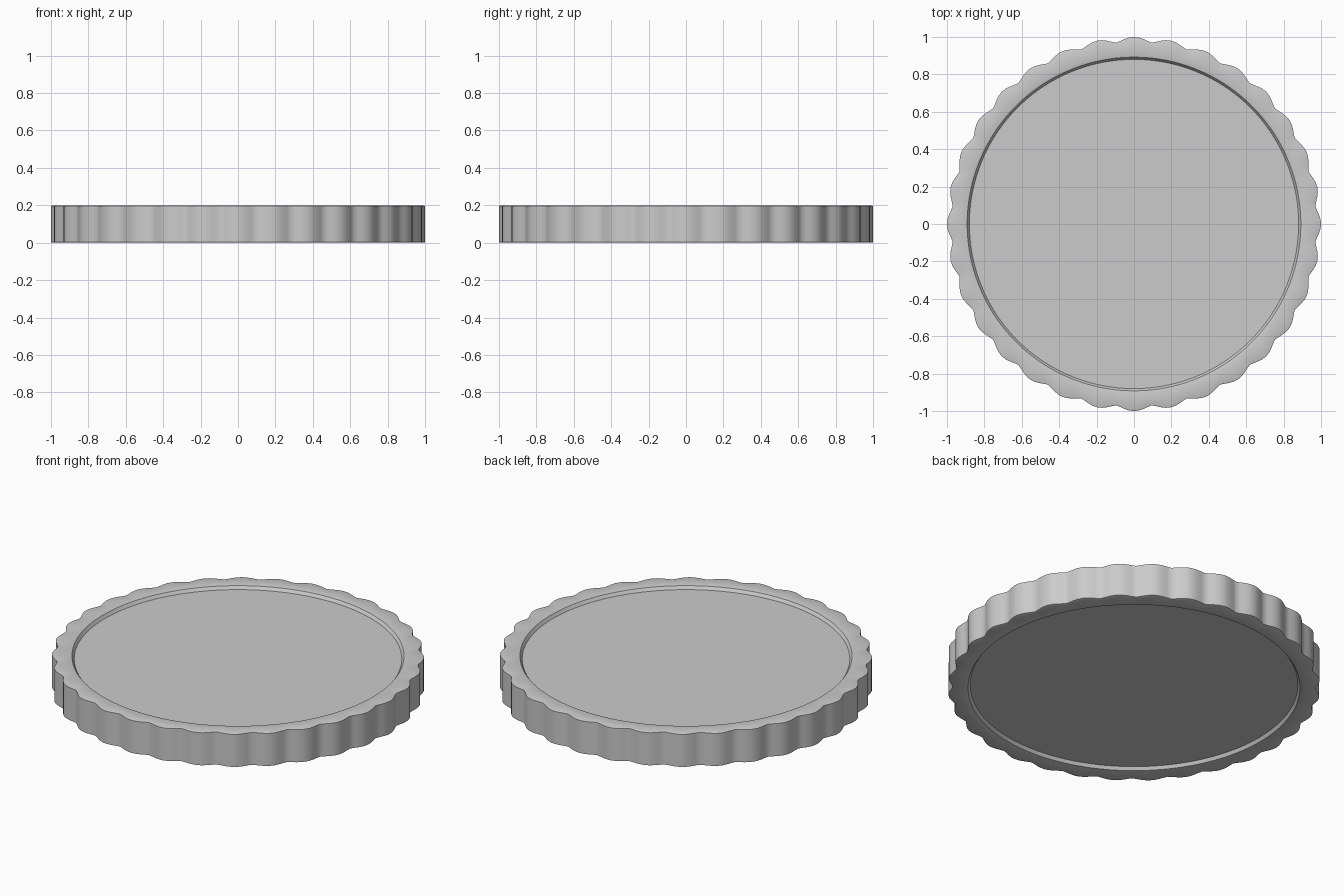
import bpy, bmesh, math

if "Cube" in bpy.data.objects:
    bpy.data.objects.remove(bpy.data.objects["Cube"])

SCALLOPS = 32
SEGS = SCALLOPS * 8

# cross-section: (radius, height, scallop weight) from top centre to bottom centre
half = [(0.880, 0.178, 0), (0.892, 0.196, 0), (0.905, 0.199, 0),
        (0.985, 0.199, 1), (0.9925, 0.196, 1), (0.9925, 0.19, 1)]
profile = half + [(r, 0.199 - z, w) for r, z, w in reversed(half)]

bm = bmesh.new()
rings = []
for r, z, w in profile:
    ring = []
    for i in range(SEGS):
        a = 2 * math.pi * i / SEGS
        # rounded lobes with slightly tighter valleys
        lobe = abs(math.cos(SCALLOPS * a / 2)) ** 1.3
        rad = r + w * (0.0075 - 0.026 * (1 - lobe))
        ring.append(bm.verts.new((rad * math.cos(a), rad * math.sin(a), z)))
    rings.append(ring)

# skin the rings and close the two recessed faces
for upper, lower in zip(rings, rings[1:]):
    for i in range(SEGS):
        j = (i + 1) % SEGS
        bm.faces.new((upper[i], lower[i], lower[j], upper[j]))
bm.faces.new(rings[0])
bm.faces.new(list(reversed(rings[-1])))
bmesh.ops.recalc_face_normals(bm, faces=bm.faces)

mesh = bpy.data.meshes.new("scalloped_disc")
bm.to_mesh(mesh)
bm.free()
disc = bpy.data.objects.new("scalloped_disc", mesh)
bpy.context.collection.objects.link(disc)
bpy.context.view_layer.objects.active = disc
disc.select_set(True)
bpy.ops.object.shade_smooth_by_angle(angle=math.radians(40))
